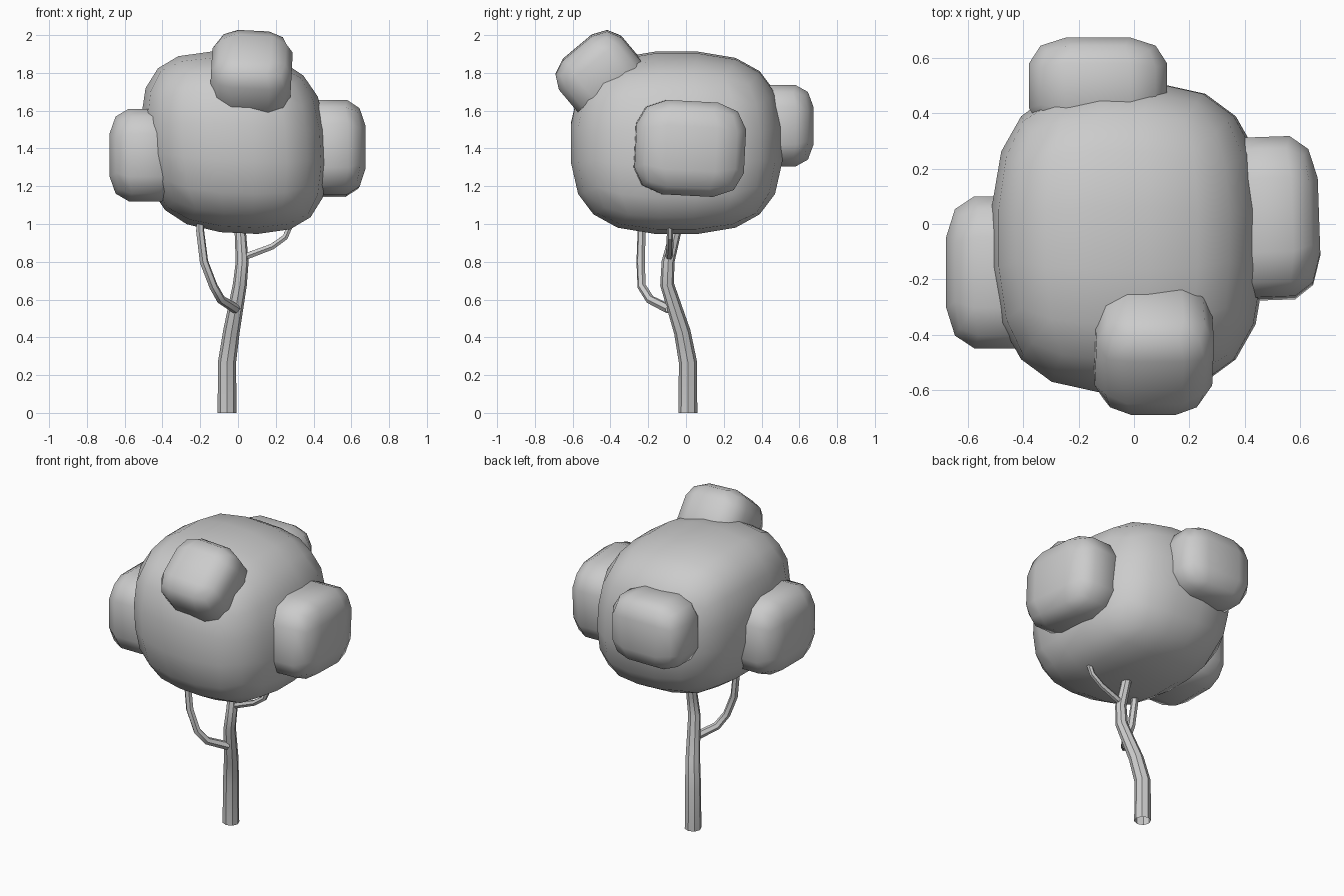
import bpy, bmesh, math
from mathutils import Vector, Matrix

if "Cube" in bpy.data.objects:
    bpy.data.objects.remove(bpy.data.objects["Cube"])

grey = bpy.data.materials.new("plain_grey")
grey.diffuse_color = (0.6, 0.6, 0.6, 1)
grey.use_nodes = True
grey.node_tree.nodes["Principled BSDF"].inputs["Base Color"].default_value = grey.diffuse_color


def finish(ob, angle):
    bpy.ops.object.select_all(action='DESELECT')
    ob.select_set(True)
    bpy.context.view_layer.objects.active = ob
    if ob.type == 'CURVE':
        bpy.ops.object.convert(target='MESH')
        ob = bpy.context.object
    bpy.ops.object.shade_smooth_by_angle(angle=math.radians(angle))
    ob.data.materials.clear()
    ob.data.materials.append(grey)


def puff(name, centre, half, power, cuts, spread, rot=(0, 0, 0), shear=0.0, angle=42):
    """Rounded box: a gridded cube pushed onto a superellipsoid."""
    bm = bmesh.new()
    bmesh.ops.create_cube(bm, size=2)
    bmesh.ops.subdivide_edges(bm, edges=bm.edges[:], cuts=cuts, use_grid_fill=True)
    for v in bm.verts:
        c = Vector([math.copysign(abs(a) ** spread, a) for a in v.co])
        v.co = c / sum(abs(a) ** power for a in c) ** (1 / power)
    top = max(abs(v.co.x) for v in bm.verts)
    turn = (Matrix.Rotation(rot[2], 3, 'Z') @ Matrix.Rotation(rot[1], 3, 'Y')
            @ Matrix.Rotation(rot[0], 3, 'X'))
    for v in bm.verts:
        x, y, z = v.co / top
        p = Vector(((x - shear * z) * half[0], y * half[1], (z - shear * x) * half[2]))
        v.co = turn @ p + Vector(centre)
    me = bpy.data.meshes.new(name)
    bm.to_mesh(me)
    bm.free()
    ob = bpy.data.objects.new(name, me)
    bpy.context.collection.objects.link(ob)
    finish(ob, angle)


def limb(name, points, sides_res):
    """Open tube through points given as (x, y, z, radius)."""
    cu = bpy.data.curves.new(name, 'CURVE')
    cu.dimensions = '3D'
    cu.bevel_depth = 1.0
    cu.bevel_resolution = sides_res
    sp = cu.splines.new('POLY')
    sp.points.add(len(points) - 1)
    for p, (x, y, z, r) in zip(sp.points, points):
        p.co = (x, y, z, 1)
        p.radius = r
    ob = bpy.data.objects.new(name, cu)
    bpy.context.collection.objects.link(ob)
    finish(ob, 30)


# Main crown
puff("crown", (-0.02, -0.05, 1.43), (0.49, 0.56, 0.478), 2.8, 4, 1.0, shear=0.05, angle=60)

# Four leaf clumps around the crown
puff("left_clump", (-0.49, -0.175, 1.365), (0.19, 0.275, 0.245), 3.1, 2, 0.7)
puff("right_clump", (0.49, 0.02, 1.40), (0.18, 0.29, 0.25), 3.1, 2, 0.7,
     rot=(math.radians(-3), 0, math.radians(2)))
puff("back_clump", (-0.13, 0.50, 1.52), (0.25, 0.175, 0.215), 3.1, 2, 0.7)
puff("front_clump", (0.07, -0.45, 1.785), (0.213, 0.215, 0.195), 3.0, 2, 0.7,
     rot=(math.radians(40), math.radians(3), 0))

# Trunk and branches
limb("trunk", [(-0.058, 0.01, 0, 0.05), (-0.058, 0.01, 0.27, 0.048), (-0.035, -0.02, 0.43, 0.044),
               (0.01, -0.10, 0.68, 0.037), (0.022, -0.095, 0.80, 0.034),
               (0.012, -0.055, 0.96, 0.03), (0.01, -0.04, 1.15, 0.025)], 2)
limb("left_branch", [(-0.01, -0.09, 0.55, 0.026), (-0.09, -0.19, 0.60, 0.024),
                     (-0.13, -0.235, 0.67, 0.023), (-0.18, -0.24, 0.80, 0.023),
                     (-0.20, -0.235, 0.96, 0.022), (-0.20, -0.23, 1.06, 0.02)], 1)
limb("right_branch", [(0.02, -0.09, 0.82, 0.02), (0.18, -0.085, 0.88, 0.018),
                      (0.25, -0.085, 0.93, 0.017), (0.285, -0.085, 1.01, 0.016),
                      (0.29, -0.085, 1.08, 0.015)], 1)
